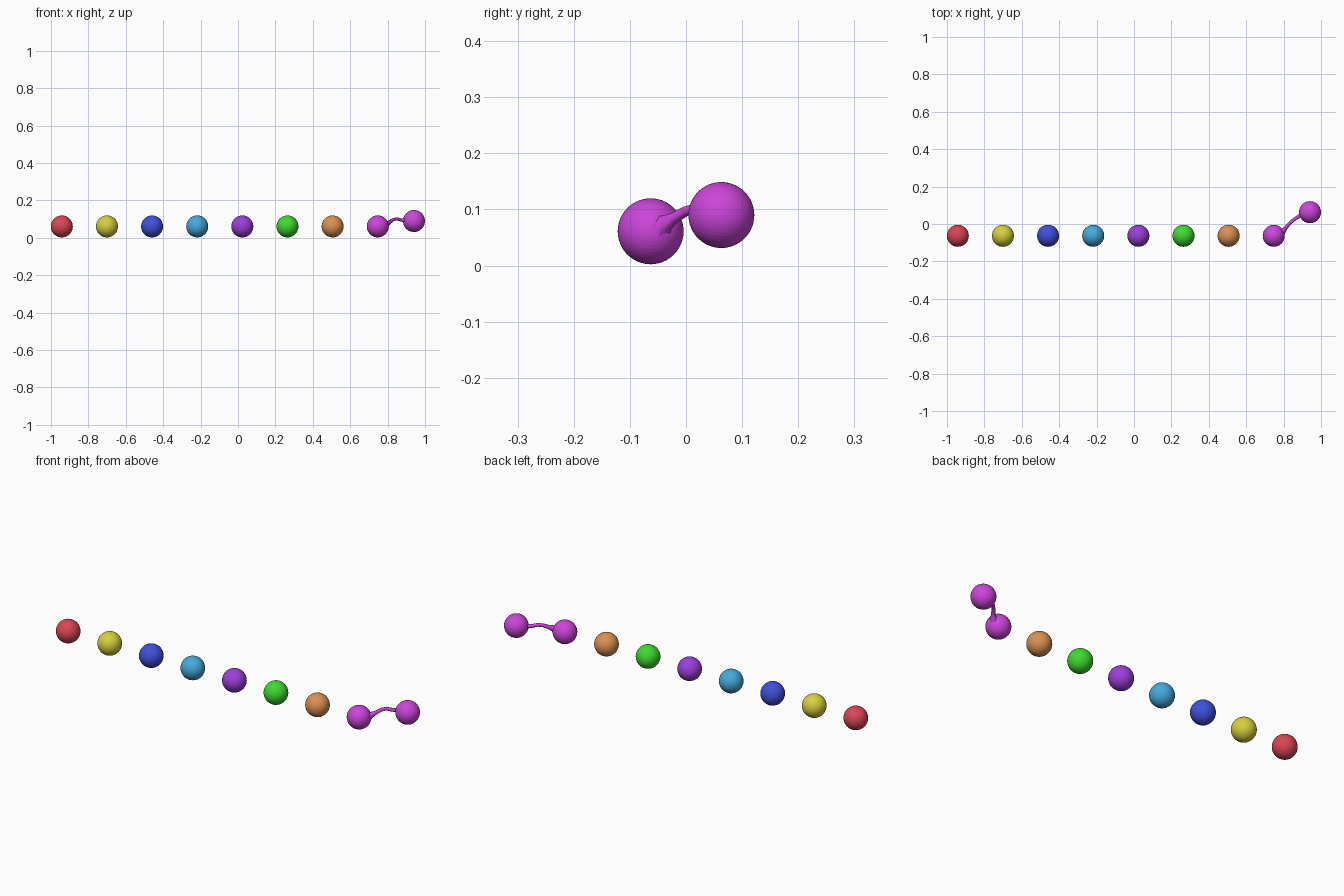
import bpy, bmesh
from mathutils import Vector

if "Cube" in bpy.data.objects:
    bpy.data.objects.remove(bpy.data.objects["Cube"])

R = 0.0588


def paint(ob, name, rgb):
    m = bpy.data.materials.get(name) or bpy.data.materials.new(name)
    m.diffuse_color = (*rgb, 1)
    m.use_nodes = True
    m.node_tree.nodes["Principled BSDF"].inputs["Base Color"].default_value = m.diffuse_color
    ob.data.materials.append(m)


def ball(name, loc, mat, rgb):
    bpy.ops.mesh.primitive_ico_sphere_add(subdivisions=4, radius=R, location=loc)
    ob = bpy.context.object
    ob.name = name
    paint(ob, mat, rgb)


# Row of evenly spaced coloured balls
colours = [("red", (0.70, 0.06, 0.09)), ("yellow", (0.68, 0.63, 0.05)),
           ("blue", (0.05, 0.08, 0.70)), ("sky", (0.06, 0.40, 0.70)),
           ("violet", (0.33, 0.05, 0.70)), ("green", (0.05, 0.70, 0.03)),
           ("orange", (0.70, 0.28, 0.09)), ("magenta", (0.60, 0.06, 0.70))]
for i, (name, rgb) in enumerate(colours):
    ball(name + "_ball", (-0.942 + 0.2413 * i, -0.063, 0.061), name, rgb)

# Raised ball at the end of the link
mat, rgb = colours[-1]
ball("end_ball", (0.941, 0.063, 0.09), mat, rgb)

# Bent link, flared where it meets each ball: x, y, z, radius
path = [(0.785, -0.046, 0.068, 0.026), (0.799, -0.036, 0.076, 0.015),
        (0.812, -0.021, 0.085, 0.010), (0.829, 0.000, 0.097, 0.009),
        (0.848, 0.018, 0.102, 0.009), (0.866, 0.031, 0.097, 0.009),
        (0.885, 0.043, 0.094, 0.010), (0.905, 0.050, 0.092, 0.018)]
pts = [Vector(p[:3]) for p in path]
cu = bpy.data.curves.new("link", "CURVE")
cu.dimensions = "3D"
cu.bevel_depth = 1.0
cu.bevel_resolution = 1
cu.use_fill_caps = True
sp = cu.splines.new("POLY")
sp.points.add(len(path) - 1)
for q, p in zip(sp.points, path):
    q.co = (*p[:3], 1)
    q.radius = p[3]
link = bpy.data.objects.new("link", cu)
bpy.context.collection.objects.link(link)
bpy.context.view_layer.objects.active = link
bpy.ops.object.select_all(action="DESELECT")
link.select_set(True)
bpy.ops.object.convert(target="MESH")
paint(bpy.context.object, mat, rgb)
